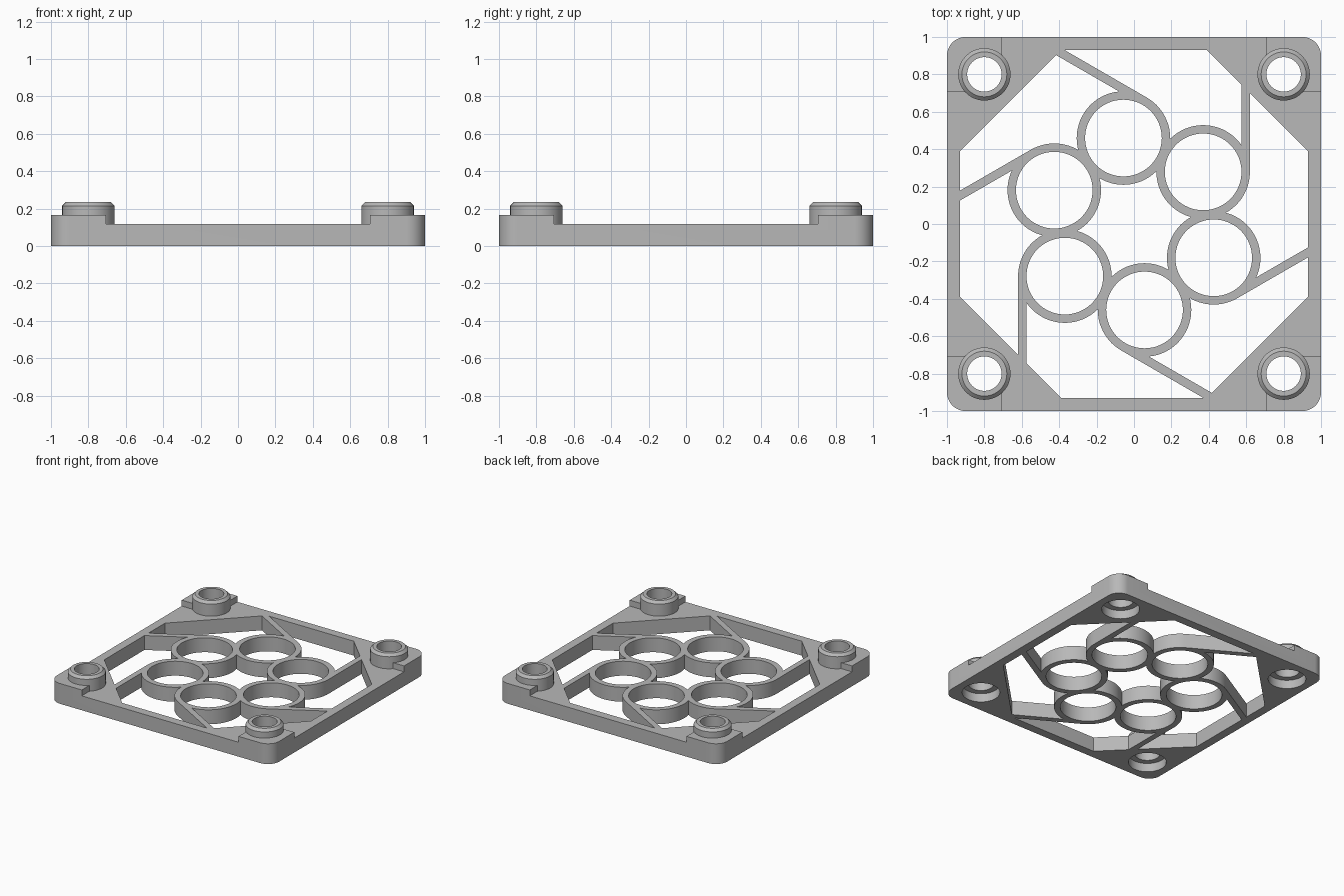
import bpy, math
from mathutils import Matrix, Vector

cube = bpy.data.objects.get("Cube")
if cube:
    bpy.data.objects.remove(cube, do_unlink=True)

BASE, PAD, TOP = 0.117, 0.165, 0.235   # frame, corner pad and boss heights
BOSS_R, BOSS_AT = 0.14, 0.8
RING_ORBIT, RING_IN, RING_OUT = 0.463, 0.205, 0.25

grey = bpy.data.materials.new("light grey plastic")
grey.use_nodes = True
colour = (0.48, 0.48, 0.48, 1)
grey.diffuse_color = colour
grey.node_tree.nodes["Principled BSDF"].inputs["Base Color"].default_value = colour


def loft(name, sections):
    """Closed solid through stacked sections, each a list of (x, y) and a z."""
    n = len(sections[0][0])
    verts = [(x, y, z) for pts, z in sections for x, y in pts]
    faces = [list(range(n))[::-1], list(range(len(verts) - n, len(verts)))]
    for s in range(len(sections) - 1):
        for i in range(n):
            j = (i + 1) % n
            faces.append([s * n + i, s * n + j, (s + 1) * n + j, (s + 1) * n + i])
    mesh = bpy.data.meshes.new(name)
    mesh.from_pydata(verts, [], faces)
    mesh.materials.append(grey)
    ob = bpy.data.objects.new(name, mesh)
    bpy.context.collection.objects.link(ob)
    return ob


def circle(cx, cy, r, n=64):
    return [(cx + r * math.cos(2 * math.pi * i / n),
             cy + r * math.sin(2 * math.pi * i / n)) for i in range(n)]


def rect(x0, y0, x1, y1):
    return [(x0, y0), (x1, y0), (x1, y1), (x0, y1)]


def prism(name, pts, z0, z1):
    return loft(name, [(pts, z0), (pts, z1)])


def combine(tool, operation):
    """Apply a boolean of the tool to the frame, then drop the tool."""
    mod = frame.modifiers.new("bool", 'BOOLEAN')
    mod.operation, mod.solver, mod.object = operation, 'EXACT', tool
    bpy.context.view_layer.objects.active = frame
    bpy.ops.object.modifier_apply(modifier=mod.name)
    bpy.data.objects.remove(tool, do_unlink=True)


# Square plate with rounded corners
outline = []
for q in range(4):
    sx, sy = [(1, 1), (-1, 1), (-1, -1), (1, -1)][q]
    for i in range(13):
        a = math.pi / 2 * (q + i / 12)
        outline.append((sx * 0.9 + 0.1 * math.cos(a), sy * 0.9 + 0.1 * math.sin(a)))
frame = prism("vent_frame", outline, 0, PAD)

# Lower the sides, leaving raised pads at the corners
combine(prism("side_cut_x", rect(-0.705, -1.5, 0.705, 1.5), BASE, 0.5), 'DIFFERENCE')
combine(prism("side_cut_y", rect(-1.5, -0.705, 1.5, 0.705), BASE, 0.5), 'DIFFERENCE')

# Eight-sided opening
a, b = 0.93, 0.39
octagon = [(a, -b), (a, b), (b, a), (-b, a), (-a, b), (-a, -b), (-b, -a), (b, -a)]
combine(prism("opening", octagon, -0.1, 0.5), 'DIFFERENCE')

# Corner bosses with chamfered rims, sockets below and through holes
for sx in (-1, 1):
    for sy in (-1, 1):
        x, y = sx * BOSS_AT, sy * BOSS_AT
        rim = circle(x, y, BOSS_R)
        combine(loft("boss", [(rim, 0.09), (rim, TOP - 0.02),
                              (circle(x, y, 0.12), TOP)]), 'UNION')
        combine(prism("socket", circle(x, y, BOSS_R - 0.001), -0.1, 0.07), 'DIFFERENCE')
        combine(prism("hole", circle(x, y, 0.092), -0.1, 0.5), 'DIFFERENCE')

# Ring of discs, each with a tangent spoke out to the frame
centres = []
spoke_lengths = (0.51, 0.57, 0.48)
for k in range(6):
    ang = math.radians(37 + 60 * k)
    c = Vector((math.cos(ang), math.sin(ang))) * RING_ORBIT
    centres.append(c)
    turn = Matrix.Rotation(math.radians(60 * k), 2)
    local = rect(RING_OUT - 0.046, 0, RING_OUT, spoke_lengths[k % 3])
    spoke = [tuple(c + turn @ Vector(p)) for p in local]
    combine(prism("spoke", spoke, 0, BASE), 'UNION')
    combine(prism("ring", circle(c.x, c.y, RING_OUT), 0, BASE), 'UNION')
for c in centres:
    combine(prism("ring_hole", circle(c.x, c.y, RING_IN), -0.1, 0.5), 'DIFFERENCE')

# Smooth curved walls, keep hard edges
bpy.ops.object.select_all(action='DESELECT')
frame.select_set(True)
bpy.context.view_layer.objects.active = frame
bpy.ops.object.shade_smooth_by_angle(angle=math.radians(30))
